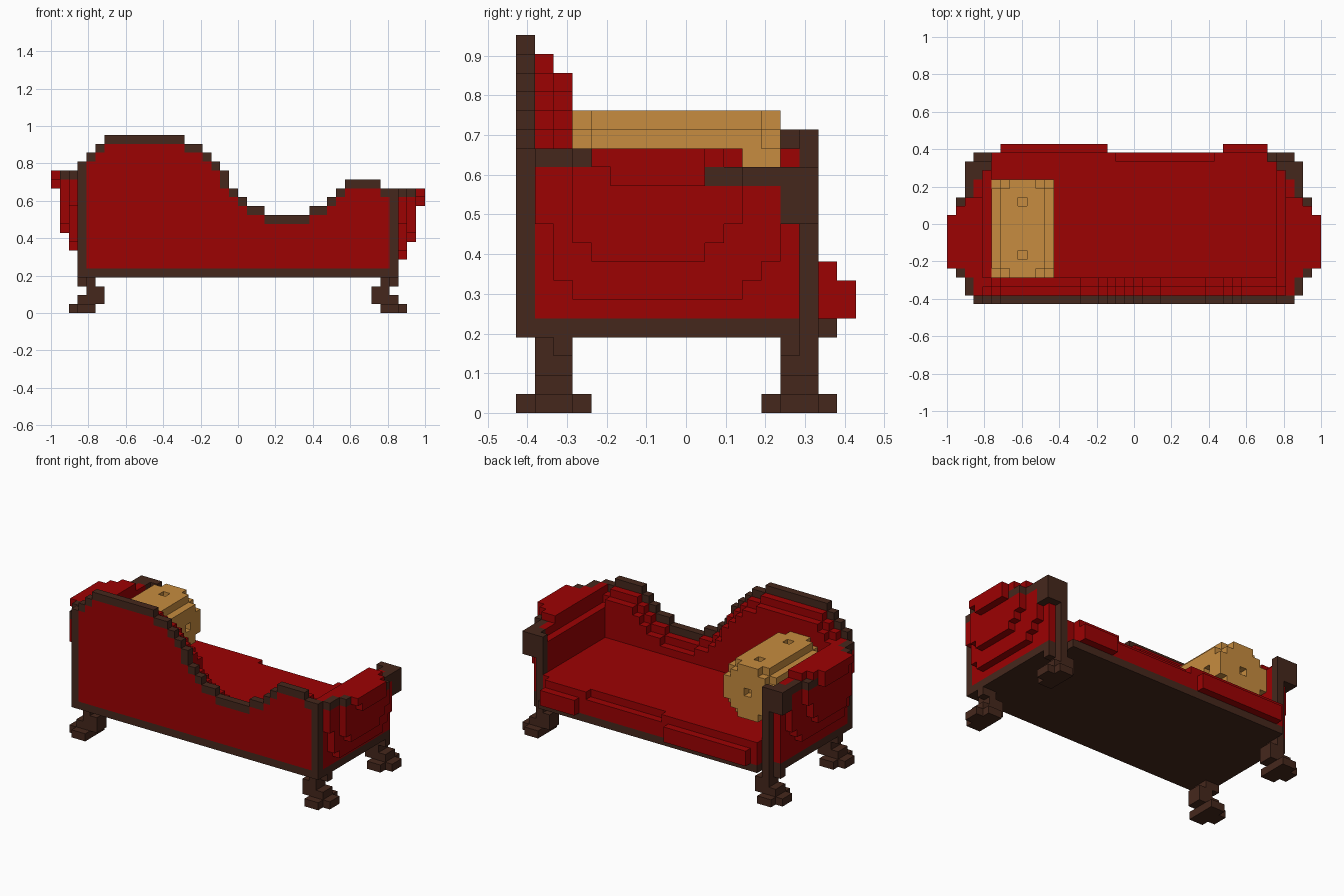
import bpy, bmesh
from mathutils import Vector

if "Cube" in bpy.data.objects:
    bpy.data.objects.remove(bpy.data.objects["Cube"])

U = 1 / 21                      # size of one block
ORIGIN = Vector((-21, -9, 0))   # grid corner, in blocks


def colour(name, rgb):
    m = bpy.data.materials.new(name)
    m.diffuse_color = (*rgb, 1)
    m.use_nodes = True
    m.node_tree.nodes["Principled BSDF"].inputs["Base Color"].default_value = m.diffuse_color
    return m


MATS = [colour("red_fabric", (0.335, 0.0005, 0.0008)),
        colour("dark_wood", (0.060, 0.0205, 0.0115)),
        colour("tan_cushion", (0.570, 0.262, 0.050))]
RED, WOOD, TAN = 0, 1, 2

# block side directions and the corners of each side
SIDES = {(1, 0, 0): [(1, 0, 0), (1, 1, 0), (1, 1, 1), (1, 0, 1)],
         (-1, 0, 0): [(0, 0, 0), (0, 0, 1), (0, 1, 1), (0, 1, 0)],
         (0, 1, 0): [(0, 1, 0), (0, 1, 1), (1, 1, 1), (1, 1, 0)],
         (0, -1, 0): [(0, 0, 0), (1, 0, 0), (1, 0, 1), (0, 0, 1)],
         (0, 0, 1): [(0, 0, 1), (1, 0, 1), (1, 1, 1), (0, 1, 1)],
         (0, 0, -1): [(0, 0, 0), (0, 1, 0), (1, 1, 0), (1, 0, 0)]}

parts = {}


def fill(cells, x, y, z, col):
    """Fill an inclusive range of blocks with one colour."""
    for i in range(x[0], x[1] + 1):
        for j in range(y[0], y[1] + 1):
            for k in range(z[0], z[1] + 1):
                cells[i, j, k] = col


def mirror(cells):
    return {(41 - i, j, k): c for (i, j, k), c in cells.items()}


def build(name, cells, solid):
    """Make the skin of a set of blocks, leaving out sides hidden by other parts."""
    bm = bmesh.new()
    verts = {}
    for (i, j, k), col in cells.items():
        for d, corners in SIDES.items():
            if (i + d[0], j + d[1], k + d[2]) in solid:
                continue
            loop = []
            for c in corners:
                p = (i + c[0], j + c[1], k + c[2])
                if p not in verts:
                    verts[p] = bm.verts.new((Vector(p) + ORIGIN) * U)
                loop.append(verts[p])
            f = bm.faces.get(loop) or bm.faces.new(loop)
            f.material_index = col
    bmesh.ops.dissolve_limit(bm, angle_limit=0.01, verts=bm.verts[:],
                             edges=bm.edges[:], delimit={'MATERIAL'})
    me = bpy.data.meshes.new(name)
    bm.to_mesh(me)
    bm.free()
    for m in MATS:
        me.materials.append(m)
    ob = bpy.data.objects.new(name, me)
    bpy.context.collection.objects.link(ob)


# back panel: stepped silhouette with a wooden rim
runs = [(17, 1), (18, 1), (19, 1), (20, 9), (19, 2), (18, 1), (17, 1), (16, 1),
        (14, 1), (13, 1), (12, 2), (11, 5), (12, 2), (13, 1), (14, 1), (15, 4), (14, 2)]
tops = [h for h, n in runs for _ in range(n)]
height = {3 + n: h for n, h in enumerate(tops)}
panel = parts["back_panel"] = {}
for i, h in height.items():
    low = min(height.get(i - 1, 0), height.get(i + 1, 0))
    for k in range(4, h):
        panel[i, 0, k] = WOOD if k in (4, h - 1) or k >= low else RED

# back padding: two layers, each a step lower than the one behind
padding = parts["back_padding"] = {}
for i in range(4, 38):
    for j in (1, 2):
        fill(padding, (i, i), (j, j), (8, height[i] - 1 - j), RED)

# base frame with cut front corners
base = parts["base_frame"] = {}
fill(base, (3, 38), (1, 14), (4, 4), WOOD)
fill(base, (4, 37), (15, 15), (4, 4), WOOD)
fill(base, (5, 36), (16, 16), (4, 4), WOOD)

# seat with the draped front edge
seat = parts["seat"] = {}
fill(seat, (4, 37), (1, 14), (5, 7), RED)
fill(seat, (5, 36), (15, 15), (5, 7), RED)
fill(seat, (5, 18), (16, 16), (5, 7), RED)
fill(seat, (19, 29), (16, 16), (5, 6), RED)
fill(seat, (30, 35), (16, 16), (5, 7), RED)
fill(seat, (6, 17), (17, 17), (5, 6), RED)
fill(seat, (31, 35), (17, 17), (5, 6), RED)


def arm(lo, up):
    """Right arm; lo raises the lower steps, up raises the top."""
    c = {}
    # wall
    fill(c, (38, 38), (1, 11), (5, 13 + up), RED)
    fill(c, (38, 38), (12, 13), (5, 12 + up), RED)
    # inner pad
    fill(c, (37, 37), (3, 14), (8, 11 + up), RED)
    # first bulge
    fill(c, (39, 39), (3, 11), (6 + lo, 6 + lo), RED)
    fill(c, (39, 39), (2, 12), (7 + lo, 7 + lo), RED)
    fill(c, (39, 39), (2, 13), (8 + lo, 9 + up), RED)
    fill(c, (39, 39), (1, 13), (10 + up, 12 + up), RED)
    fill(c, (39, 39), (12, 13), (12 + up, 12 + up), WOOD)
    fill(c, (39, 39), (1, 2), (13 + up, 13 + up), WOOD)
    fill(c, (39, 39), (3, 11), (13 + up, 13 + up), RED)
    # second bulge
    fill(c, (40, 40), (4, 9), (8 + lo, 8 + lo), RED)
    fill(c, (40, 40), (3, 10), (9 + lo, 9 + up), RED)
    fill(c, (40, 40), (3, 11), (10 + up, 12 + up), RED)
    fill(c, (40, 40), (10, 11), (12 + up, 12 + up), WOOD)
    fill(c, (40, 40), (3, 3), (13 + up, 13 + up), WOOD)
    fill(c, (40, 40), (4, 10), (13 + up, 13 + up), RED)
    # scroll lip
    fill(c, (41, 41), (5, 9), (12 + up, 12 + up), RED)
    fill(c, (41, 41), (4, 9), (13 + up, 13 + up), RED)
    return c


def post(up):
    """Right front post with a wider head."""
    c = {}
    fill(c, (38, 38), (14, 14), (5, 9 + up), RED)
    fill(c, (37, 37), (15, 15), (5, 12 + up), WOOD)
    fill(c, (38, 39), (14, 15), (10 + up, 12 + up), WOOD)
    return c


parts["right_arm"] = arm(0, 0)
parts["left_arm"] = mirror(arm(1, 2))
parts["right_post"] = post(0)
parts["left_post"] = mirror(post(2))


def leg(j, inner):
    """Right leg; j is the first of its two rows, inner the one nearer the middle."""
    c = {}
    fill(c, (37, 39), (j, j + 1), (0, 0), WOOD)
    fill(c, (37, 38), (j - 1, j + 2), (0, 0), WOOD)
    fill(c, (36, 38), (j, j + 1), (1, 1), WOOD)
    fill(c, (36, 37), (j, j + 1), (2, 2), WOOD)
    fill(c, (37, 37), (j, j + 1), (3, 3), WOOD)
    fill(c, (38, 38), (inner, inner), (3, 3), WOOD)
    return c


for row, j, inner in (("back", 1, 2), ("front", 14, 14)):
    parts[f"right_{row}_leg"] = leg(j, inner)
    parts[f"left_{row}_leg"] = mirror(leg(j, inner))

# bolster: round section with narrower ends and sunken buttons
bolster = parts["bolster"] = {}
for j in range(3, 14):
    limit = 10 if j in (3, 13) else 13
    for a in range(-3, 4):
        for b in range(-3, 4):
            end_button = j in (3, 13) and a == b == 0
            side_button = j in (5, 11) and a * b == 0 and abs(a + b) == 3
            if a * a + b * b <= limit and not end_button and not side_button:
                bolster[8 + a, j, 12 + b] = TAN

solid = set().union(*parts.values())
for name, cells in parts.items():
    build(name, cells, solid)
